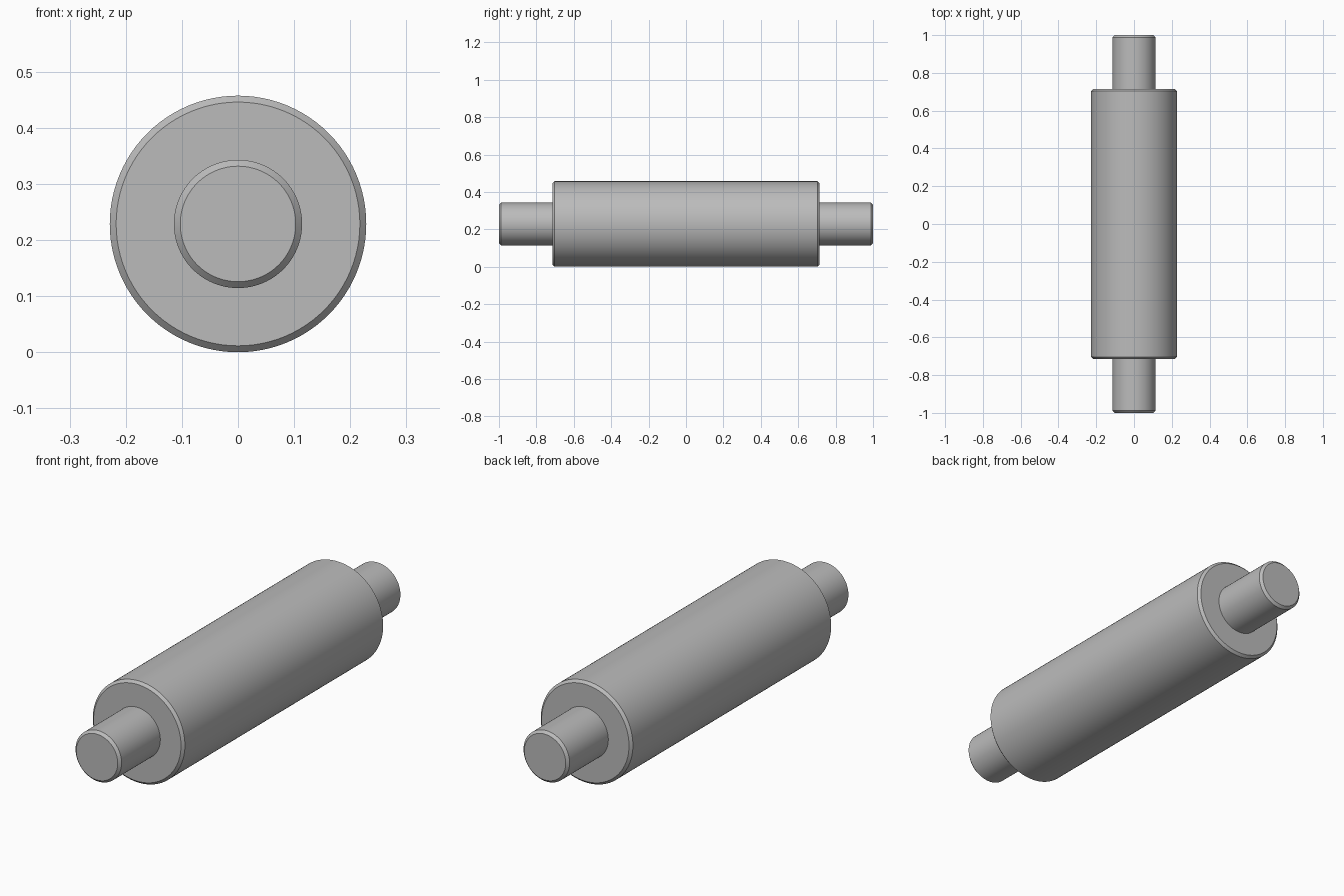
import bpy
import bmesh
from math import cos, sin, pi, radians

cube = bpy.data.objects.get("Cube")
if cube:
    bpy.data.objects.remove(cube, do_unlink=True)

SEGMENTS = 96
BODY_R, SHAFT_R = 0.2286, 0.1143
BODY_END, SHAFT_END = 0.7143, 1.0
CHAMFER = 0.0114

# Plain grey metal
metal = bpy.data.materials.new("grey metal")
metal.use_nodes = True
grey = (0.5, 0.5, 0.5, 1)
metal.diffuse_color = grey
metal.node_tree.nodes["Principled BSDF"].inputs["Base Color"].default_value = grey

# Half profile (radius, y) of the stepped roller, mirrored to the other end
half = [
    (BODY_R, BODY_END - CHAMFER),
    (BODY_R - CHAMFER, BODY_END),
    (SHAFT_R, BODY_END),
    (SHAFT_R, SHAFT_END - CHAMFER),
    (SHAFT_R - CHAMFER, SHAFT_END),
]
profile = [(r, -y) for r, y in reversed(half)] + half

# Revolve the profile around the y axis
bm = bmesh.new()
rings = []
for r, y in profile:
    angles = [2 * pi * i / SEGMENTS for i in range(SEGMENTS)]
    rings.append([bm.verts.new((r * cos(a), y, r * sin(a))) for a in angles])
for a, b in zip(rings, rings[1:]):
    for i in range(SEGMENTS):
        j = (i + 1) % SEGMENTS
        bm.faces.new((a[i], a[j], b[j], b[i]))

# Flat shaft ends
bm.faces.new(rings[0])
bm.faces.new(rings[-1])
bmesh.ops.recalc_face_normals(bm, faces=bm.faces)

mesh = bpy.data.meshes.new("stepped_roller")
bm.to_mesh(mesh)
bm.free()
mesh.materials.append(metal)
roller = bpy.data.objects.new("stepped_roller", mesh)
roller.location.z = BODY_R
bpy.context.collection.objects.link(roller)

# Smooth barrels with crisp chamfers
bpy.ops.object.select_all(action="DESELECT")
roller.select_set(True)
bpy.context.view_layer.objects.active = roller
bpy.ops.object.shade_smooth_by_angle(angle=radians(30))
